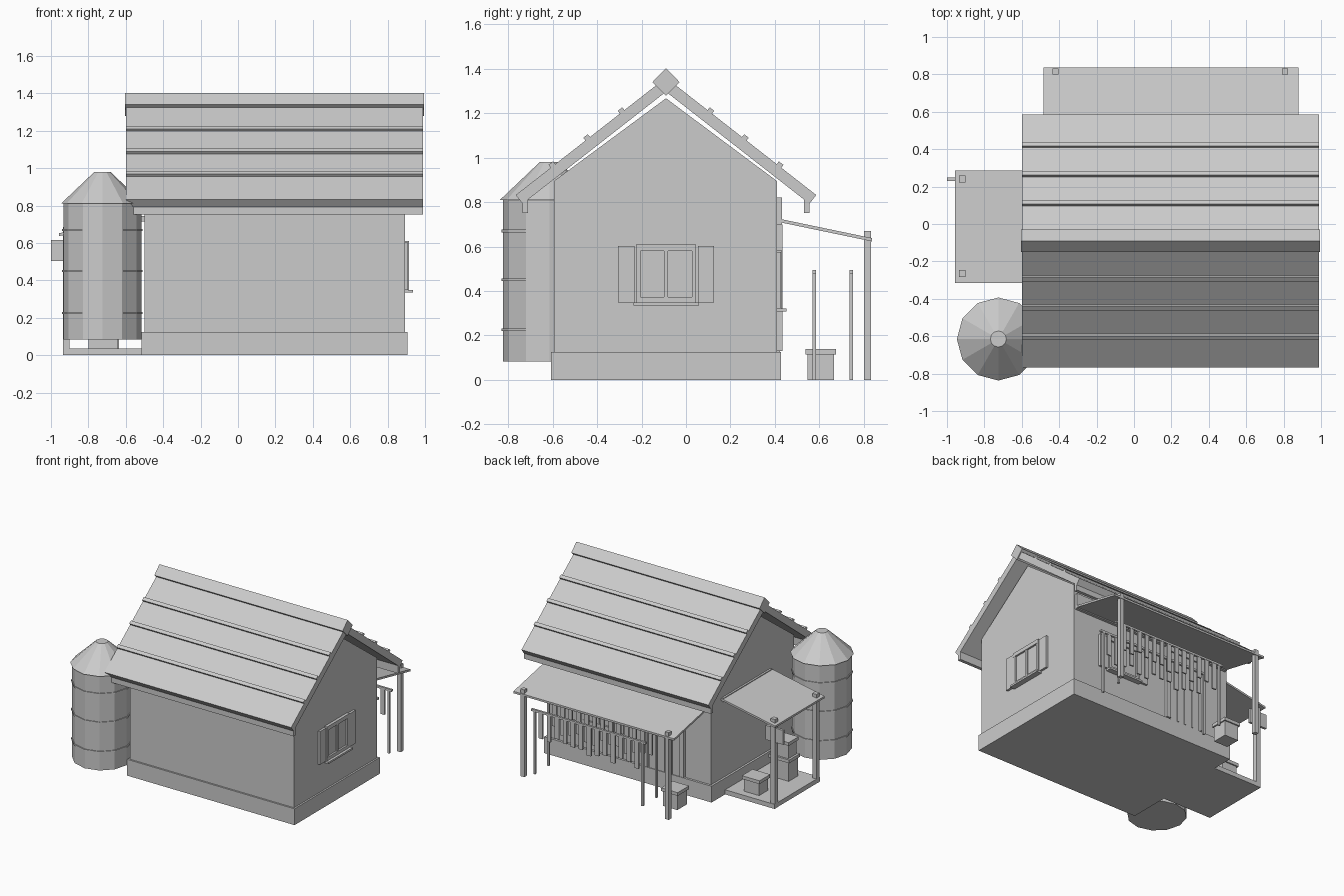
import bpy, bmesh, math, random
from mathutils import Vector, Matrix

if "Cube" in bpy.data.objects:
    bpy.data.objects.remove(bpy.data.objects["Cube"])
random.seed(4)


def mesh_obj(name, bm):
    bmesh.ops.recalc_face_normals(bm, faces=bm.faces)
    me = bpy.data.meshes.new(name)
    bm.to_mesh(me)
    bm.free()
    ob = bpy.data.objects.new(name, me)
    bpy.context.collection.objects.link(ob)
    return ob


def box(name, x0, x1, y0, y1, z0, z1):
    bm = bmesh.new()
    size = Matrix.Diagonal((x1 - x0, y1 - y0, z1 - z0, 1))
    mid = Matrix.Translation(((x0 + x1) / 2, (y0 + y1) / 2, (z0 + z1) / 2))
    bmesh.ops.create_cube(bm, size=1, matrix=mid @ size)
    return mesh_obj(name, bm)


def prism(name, pts, a, b, axis='x'):
    """Extrude a (y,z) profile along x, or an (x,z) profile along y."""
    bm = bmesh.new()
    v = [bm.verts.new((a, p, z) if axis == 'x' else (p, a, z)) for p, z in pts]
    f = bm.faces.new(v)
    ext = bmesh.ops.extrude_face_region(bm, geom=[f])['geom']
    d = Vector((b - a, 0, 0)) if axis == 'x' else Vector((0, b - a, 0))
    bmesh.ops.translate(bm, vec=d, verts=[g for g in ext if isinstance(g, bmesh.types.BMVert)])
    return mesh_obj(name, bm)


def drum(name, x, y, z0, z1, r0, r1, n=12):
    bm = bmesh.new()
    bmesh.ops.create_cone(bm, cap_ends=True, segments=n, radius1=r0, radius2=r1, depth=z1 - z0,
                          matrix=Matrix.Translation((x, y, (z0 + z1) / 2)))
    return mesh_obj(name, bm)


def post(name, x, y, z, h=0.016):
    return box(name, x - h, x + h, y - h, y + h, 0, z)


RIDGE = -0.09

# House body
box("foundation", -0.516, 0.906, -0.608, 0.427, 0, 0.125)
prism("gabled_walls", [(-0.595, 0.125), (0.41, 0.125), (0.41, 0.894), (RIDGE, 1.267), (-0.595, 0.894)],
      -0.50, 0.893)

# Roof: slab, battens and fascia on both slopes
ang = math.radians(38)
cs, sn = math.cos(ang), math.sin(ang)
L = 0.676 / cs
for s, side in ((-1, "front"), (1, "back")):
    def on_slope(d, h):
        # d = distance down from the ridge, h = height above the slab
        return (RIDGE + s * (d * cs + h * sn), 1.36 - d * sn + h * cs)

    def strip(name, d0, d1, h0, h1):
        prism(name, [on_slope(d0, h0), on_slope(d1, h0), on_slope(d1, h1), on_slope(d0, h1)], -0.60, 0.988)

    strip(side + "_roof_slab", 0, L, -0.05, 0)
    for d in (0.25, 0.447, 0.645):
        strip(side + "_roof_batten", d - 0.013, d + 0.013, -0.01, 0.016)
    y0, y1 = sorted((RIDGE + s * 0.62, RIDGE + s * 0.645))
    box(side + "_fascia", -0.60, 0.988, y0, y1, 0.752, 0.815)
prism("ridge_cap", [(RIDGE - 0.061, 1.34), (RIDGE, 1.279), (RIDGE + 0.061, 1.34), (RIDGE, 1.402)], -0.605, 0.995)


# Shuttered windows, built facing +x about the origin
def window(name, loc, rot):
    parts = []

    def add(n, *dims):
        parts.append(box(name + n, *dims))
    add("_pane", -0.01, 0.008, -0.12, 0.12, -0.12, 0.12)
    for z in (-0.118, 0.118):
        add("_rail", -0.01, 0.022, -0.135, 0.135, z - 0.015, z + 0.015)
    for y in (-0.125, 0.125):
        add("_stile", -0.01, 0.021, y - 0.01, y + 0.01, -0.12, 0.12)
    add("_mullion", -0.01, 0.018, -0.009, 0.009, -0.112, 0.112)
    add("_sill", -0.01, 0.042, -0.147, 0.147, -0.142, -0.128)
    for s in (-1, 1):
        y0, y1 = sorted((s * 0.142, s * 0.216))
        add("_shutter", -0.01, 0.017, y0, y1, -0.128, 0.126)
    for p in parts:
        p.matrix_world = Matrix.Translation(loc) @ Matrix.Rotation(rot, 4, 'Z')


window("side_window", (0.893, -0.089, 0.477), 0)
window("back_window", (0.45, 0.41, 0.45), math.pi / 2)

# Back door with frame
box("back_door", -0.24, 0.02, 0.40, 0.422, 0.125, 0.67)
for x in (-0.265, 0.045):
    box("door_jamb", x - 0.018, x + 0.018, 0.40, 0.434, 0.13, 0.70)
box("door_lintel", -0.283, 0.063, 0.40, 0.434, 0.67, 0.70)
for x in (-0.175, -0.11, -0.045):
    box("door_plank_strip", x - 0.006, x + 0.006, 0.41, 0.427, 0.13, 0.67)

# Back canopy
prism("back_canopy", [(0.41, 0.712), (0.837, 0.623), (0.837, 0.638), (0.41, 0.727)], -0.485, 0.88)
box("back_ledger", -0.485, 0.88, 0.40, 0.431, 0.70, 0.82)
for x in (-0.42, 0.807):
    post("back_canopy_post", x, 0.816, 0.67)

# Drying racks with hanging strips
for y in (0.577, 0.743):
    for x in (-0.153, 0.764):
        post("rack_pole", x, y, 0.49, 0.008)
    box("rack_rail", -0.18, 0.79, y - 0.008, y + 0.008, 0.479, 0.495)
    for i in range(13):
        x = -0.105 + i * 0.068
        w, h = random.uniform(0.015, 0.019), random.uniform(0.16, 0.23)
        box("hanging_strip", x - w, x + w, y - 0.006, y + 0.006, 0.482 - h, 0.482)


# Crates
def crate(name, x, y, z, w, d, h):
    box(name, x - w / 2 + 0.01, x + w / 2 - 0.01, y - d / 2 + 0.01, y + d / 2 - 0.01, z, z + h - 0.02)
    box(name + "_lid", x - w / 2, x + w / 2, y - d / 2, y + d / 2, z + h - 0.025, z + h)


crate("back_crate", -0.332, 0.606, 0, 0.14, 0.138, 0.14)
crate("porch_crate", -0.70, 0.15, 0.035, 0.15, 0.13, 0.12)
crate("stack_lower_crate", -0.722, -0.16, 0.035, 0.175, 0.13, 0.17)
crate("stack_upper_crate", -0.722, -0.16, 0.205, 0.16, 0.12, 0.13)

# Left porch: deck, sloped canopy, posts and blank hanging board
box("porch_deck", -0.935, -0.505, -0.29, 0.262, 0, 0.035)
prism("porch_canopy", [(-0.957, 0.637), (-0.50, 0.727), (-0.50, 0.742), (-0.957, 0.652)], -0.316, 0.287, 'y')
box("porch_ledger", -0.515, -0.49, -0.31, 0.28, 0.715, 0.745)
for y in (-0.265, 0.24):
    post("porch_post", -0.918, y, 0.685, 0.018)
box("hanging_board", -1.0, -0.85, 0.231, 0.249, 0.505, 0.615)

# Silo
sx, sy = -0.725, -0.615
drum("silo_body", sx, sy, 0.083, 0.815, 0.209, 0.209)
drum("silo_cone", sx, sy, 0.81, 0.98, 0.222, 0.043)
for z in (0.225, 0.45, 0.67):
    drum("silo_hoop", sx, sy, z - 0.006, z + 0.006, 0.215, 0.215)
